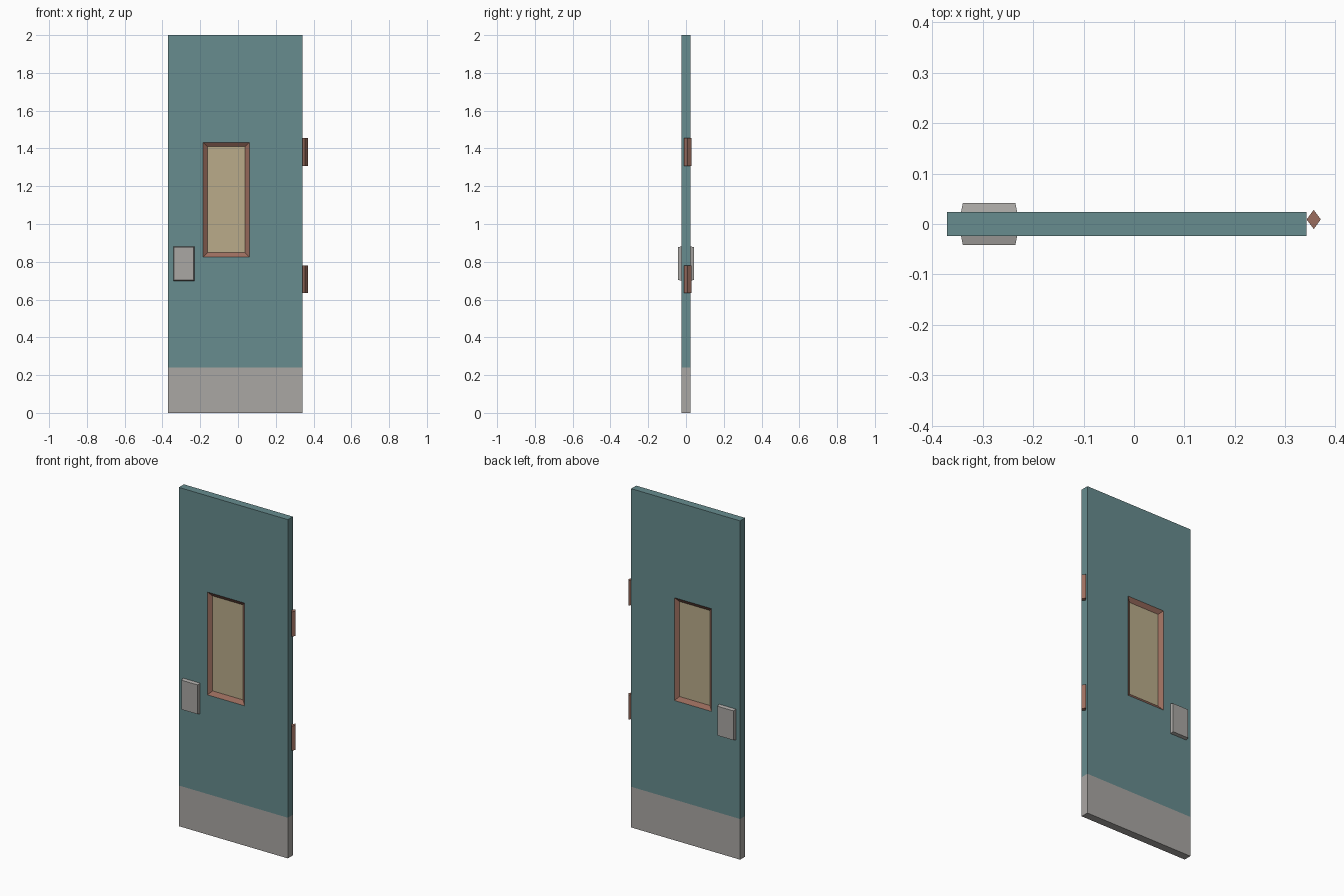
import bpy, bmesh

if "Cube" in bpy.data.objects:
    bpy.data.objects.remove(bpy.data.objects["Cube"])


def material(name, rgb):
    m = bpy.data.materials.new(name)
    m.diffuse_color = (*rgb, 1)
    m.use_nodes = True
    m.node_tree.nodes["Principled BSDF"].inputs["Base Color"].default_value = m.diffuse_color
    return m


TEAL = material("teal paint", (0.135, 0.262, 0.272))
GREY = material("grey metal", (0.40, 0.385, 0.37))
COPPER = material("copper trim", (0.33, 0.155, 0.113))
GLASS = material("amber glass", (0.49, 0.41, 0.255))


def finish(bm, name, mats):
    bmesh.ops.recalc_face_normals(bm, faces=bm.faces)
    me = bpy.data.meshes.new(name)
    bm.to_mesh(me)
    bm.free()
    for m in mats:
        me.materials.append(m)
    ob = bpy.data.objects.new(name, me)
    bpy.context.collection.objects.link(ob)
    return ob


def rect(bm, x0, x1, z0, z1, y):
    return [bm.verts.new(p) for p in ((x0, y, z0), (x1, y, z0), (x1, y, z1), (x0, y, z1))]


def bridge(bm, a, b, mat=0):
    n = len(a)
    for i in range(n):
        j = (i + 1) % n
        bm.faces.new((a[i], a[j], b[j], b[i])).material_index = mat


# Door slab with a bevelled, recessed window on both sides
HALF, RECESS, KICK = 0.0235, 0.007, 0.24
bm = bmesh.new()
edges = []
for s in (-1, 1):
    outer = rect(bm, -0.37, 0.342, 0, 2, s * HALF)
    opening = rect(bm, -0.184, 0.06, 0.825, 1.432, s * HALF)
    pane = rect(bm, -0.161, 0.037, 0.848, 1.409, s * RECESS)
    bridge(bm, outer, opening)
    bridge(bm, opening, pane, 2)
    bm.faces.new(pane).material_index = 3
    edges.append(outer)
bridge(bm, *edges)
# Kick plate: everything below the cut is grey
bmesh.ops.bisect_plane(bm, geom=bm.verts[:] + bm.edges[:] + bm.faces[:],
                       plane_co=(0, 0, KICK), plane_no=(0, 0, 1))
for f in bm.faces:
    if f.calc_center_median().z < KICK:
        f.material_index = 1
finish(bm, "door_panel", [TEAL, GREY, COPPER, GLASS])

# Tapered push plates on front and back
for s, side in ((-1, "front"), (1, "back")):
    bm = bmesh.new()
    base = rect(bm, -0.343, -0.231, 0.699, 0.882, s * (HALF - 0.002))
    cap = rect(bm, -0.339, -0.235, 0.704, 0.877, s * 0.042)
    bridge(bm, base, cap)
    bm.faces.new(base)
    bm.faces.new(cap)
    finish(bm, "push_plate_" + side, [GREY])

# Diamond-section hinges
for name, z0, z1 in (("lower", 0.635, 0.78), ("upper", 1.308, 1.454)):
    bm = bmesh.new()
    rings = [[bm.verts.new((0.356 + dx, 0.009 + dy, z)) for dx, dy in
              ((-0.014, 0), (0, -0.019), (0.014, 0), (0, 0.019))] for z in (z0, z1)]
    bridge(bm, *rings)
    for r in rings:
        bm.faces.new(r)
    finish(bm, "hinge_" + name, [COPPER])
